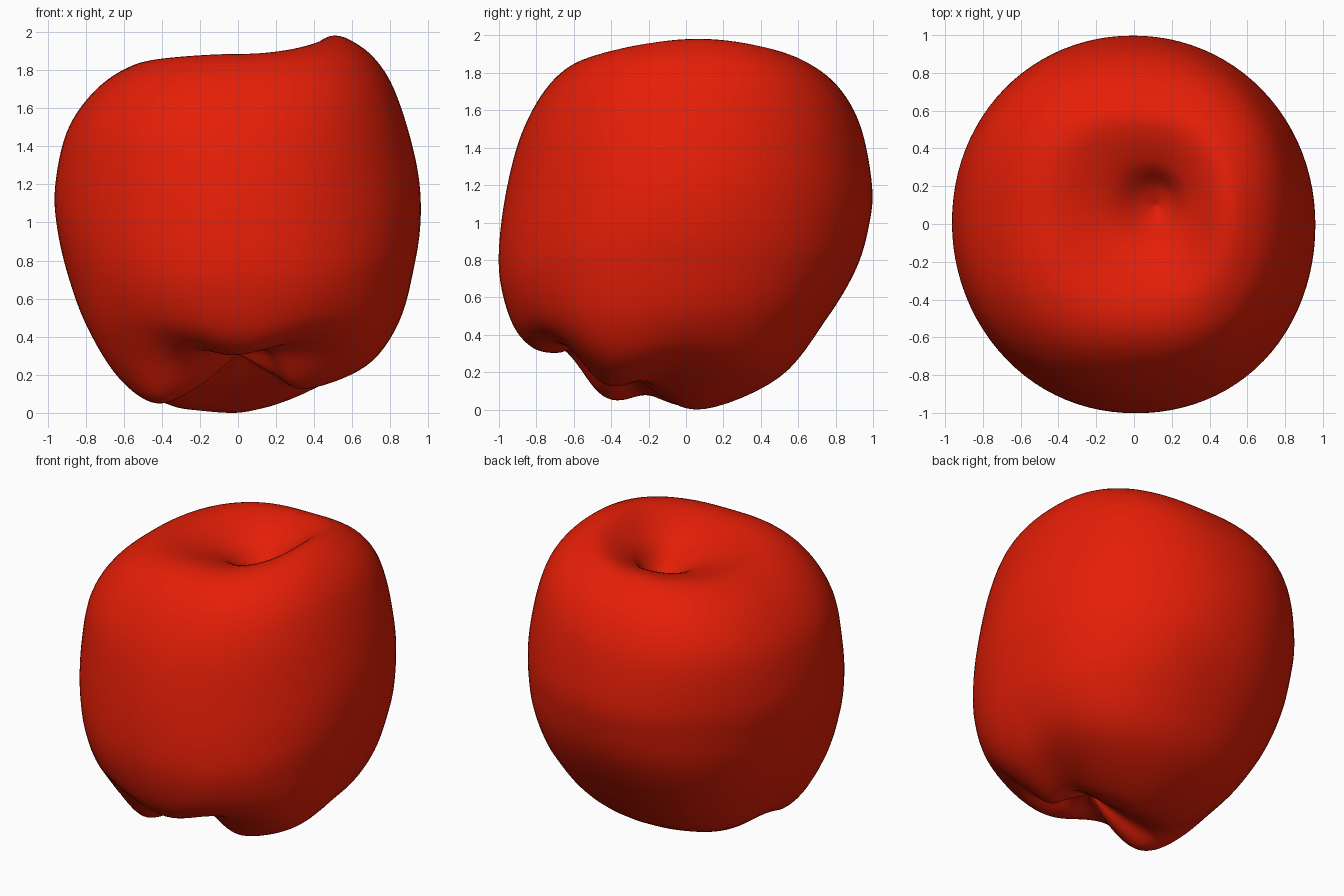
import bpy, bmesh, math

if "Cube" in bpy.data.objects:
    bpy.data.objects.remove(bpy.data.objects["Cube"])

# Rings from stalk hollow, over the rim, down the flanks into the blossom hollow:
# left x, right x, front y, back y, then z at left, right, front, back
RINGS = [
    (.12, .12, .10, .10, 1.62, 1.62, 1.62, 1.62),
    (.03, .20, .00, .21, 1.67, 1.69, 1.68, 1.68),
    (-.15, .30, -.15, .33, 1.785, 1.84, 1.81, 1.805),
    (-.42, .48, -.40, .54, 1.855, 1.985, 1.89, 1.885),
    (-.60, .64, -.59, .70, 1.81, 1.935, 1.86, 1.83),
    (-.77, .77, -.75, .84, 1.68, 1.80, 1.72, 1.70),
    (-.90, .86, -.88, .94, 1.48, 1.60, 1.48, 1.50),
    (-.96, .94, -.96, .995, 1.20, 1.30, 1.18, 1.20),
    (-.95, .96, -1.0, .98, .98, 1.05, .87, 1.00),
    (-.89, .93, -.985, .91, .72, .80, .66, .76),
    (-.79, .845, -.91, .75, .46, .49, .47, .49),
    (-.62, .67, -.80, .50, .20, .27, .38, .18),
    (-.42, .36, -.68, .10, .07, .15, .36, .01),
    (-.20, .20, -.57, -.15, .16, .21, .37, .09),
    (0, 0, -.42, -.42, .32, .32, .32, .32),
]
LOBES = [0] * 9 + [.004, .022, .045, .05, .03, 0]   # front lobe depth per ring
SQUARE = [2, 2, 2.1, 2.4, 2.45, 2.35, 2.2, 2.05, 2.05, 2.15, 2.25, 2.3, 2.2, 2, 2]
STEPS, SEGS = 6, 96
ROWS = [r + (a, n) for r, a, n in zip(RINGS, LOBES, SQUARE)]


def spline(a, b, c, d, t):
    return .5 * (2*b + (c - a)*t + (2*a - 5*b + 4*c - d)*t*t + (3*b - a - 3*c + d)*t**3)


def ring_at(u):
    i = min(int(u), len(ROWS) - 2)
    rows = [ROWS[min(max(k, 0), len(ROWS) - 1)] for k in range(i - 1, i + 3)]
    return [spline(*v, u - i) for v in zip(*rows)]


def point(ring, ang):
    xl, xr, yf, yb, zl, zr, zf, zb, lobe, n = ring
    c, s = math.cos(ang), math.sin(ang)
    wave = lobe * math.cos(5 * (ang + math.pi / 2)) * (.5 - .5 * s)
    grow = (1 + .5 * wave) * (abs(c)**n + abs(s)**n) ** (-1 / n)
    x = (xl + xr) / 2 + (xr - xl) / 2 * c * grow
    y = (yf + yb) / 2 + (yb - yf) / 2 * s * grow
    z = (zr if c > 0 else zl) * c * c + (zb if s > 0 else zf) * s * s
    return x, y, z - wave


# Apple body
bm = bmesh.new()
count = (len(ROWS) - 1) * STEPS
top = bm.verts.new(point(ring_at(0), 0))
loops = [[bm.verts.new(point(ring_at(k / STEPS), 2 * math.pi * j / SEGS)) for j in range(SEGS)]
         for k in range(1, count)]
bottom = bm.verts.new(point(ring_at(count / STEPS), 0))
for j in range(SEGS):
    n = (j + 1) % SEGS
    bm.faces.new((top, loops[0][j], loops[0][n]))
    bm.faces.new((bottom, loops[-1][n], loops[-1][j]))
    for a, b in zip(loops, loops[1:]):
        bm.faces.new((a[j], b[j], b[n], a[n]))
low = min(v.co.z for v in bm.verts)
for v in bm.verts:
    v.co.z -= low
bmesh.ops.recalc_face_normals(bm, faces=bm.faces)
for f in bm.faces:
    f.smooth = True
mesh = bpy.data.meshes.new("apple_body")
bm.to_mesh(mesh)
bm.free()
apple = bpy.data.objects.new("apple_body", mesh)
bpy.context.collection.objects.link(apple)

# Red skin
red = bpy.data.materials.new("apple_red")
red.diffuse_color = (.78, .013, .002, 1)
red.use_nodes = True
red.node_tree.nodes["Principled BSDF"].inputs["Base Color"].default_value = red.diffuse_color
mesh.materials.append(red)
